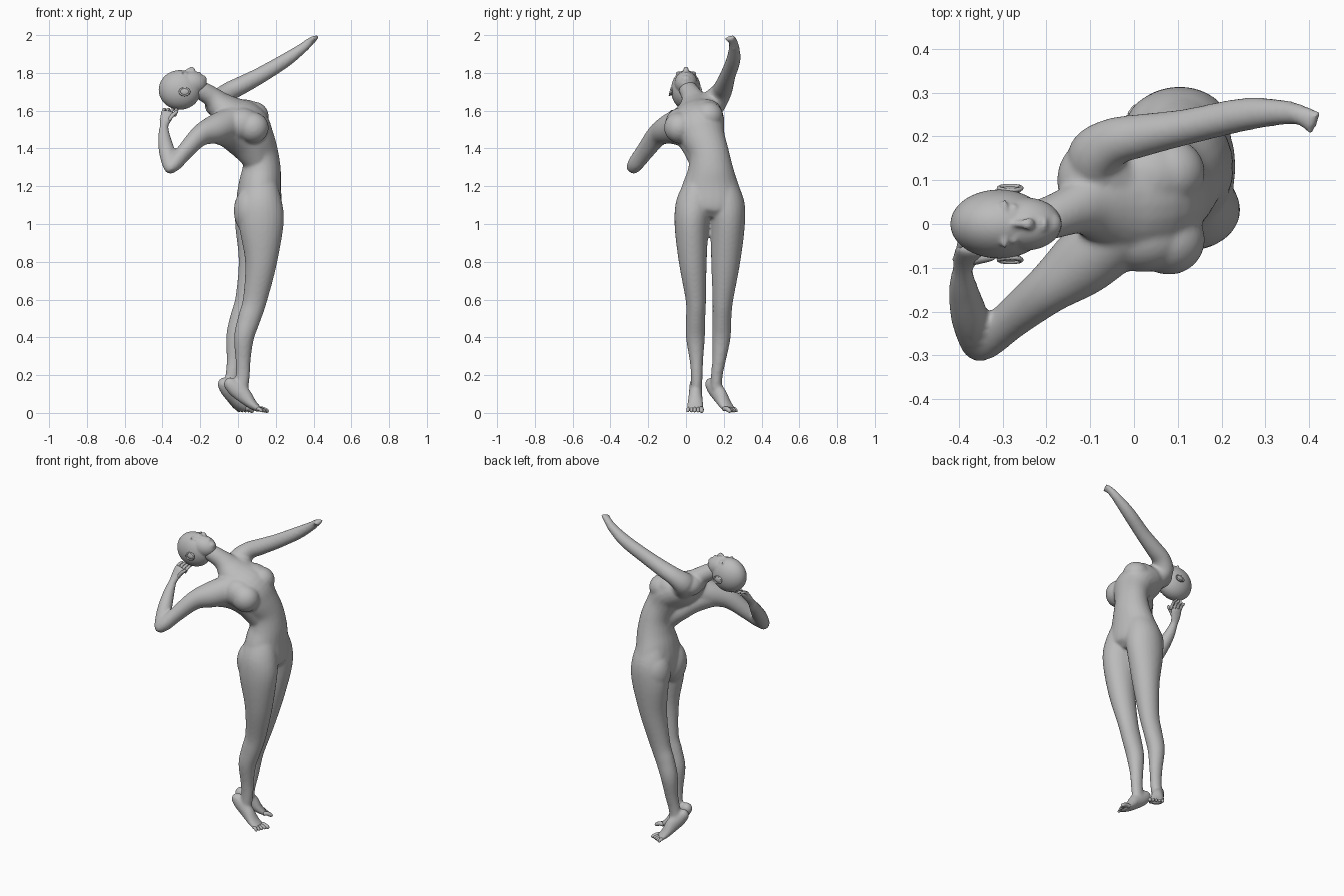
import bpy, bmesh, math
from mathutils import Vector, Matrix

grey = bpy.data.materials.new("plain grey")
grey.diffuse_color = (0.5, 0.5, 0.5, 1)


def spline(rows, steps=5):
    """Smoothly interpolate rows of x, y, z, side radius, depth radius."""
    p = [rows[0]] + rows + [rows[-1]]
    out = []
    for i in range(1, len(p) - 2):
        for s in range(steps):
            t = s / steps
            out.append([0.5 * (2 * b + (c - a) * t + (2 * a - 5 * b + 4 * c - d) * t * t
                               + (3 * b - a - 3 * c + d) * t ** 3)
                        for a, b, c, d in zip(p[i - 1], p[i], p[i + 1], p[i + 2])])
    return out + [list(rows[-1])]


def loft(bm, rows, hint, n=24, steps=5):
    """Closed tube of elliptical rings; hint is the side direction."""
    rows = spline(rows, steps)
    pts = [Vector(r[:3]) for r in rows]
    rings = []
    for i, r in enumerate(rows):
        t = (pts[min(i + 1, len(pts) - 1)] - pts[max(i - 1, 0)]).normalized()
        side = Vector(hint)
        side = (side - t * side.dot(t)).normalized()
        deep = t.cross(side)
        rings.append([bm.verts.new(pts[i] + side * r[3] * math.cos(a) + deep * r[4] * math.sin(a))
                      for a in (2 * math.pi * k / n for k in range(n))])
    for a, b in zip(rings, rings[1:]):
        for k in range(n):
            bm.faces.new((a[k], a[(k + 1) % n], b[(k + 1) % n], b[k]))
    bm.faces.new(rings[0][::-1])
    bm.faces.new(rings[-1])


def ball(bm, c, r):
    bmesh.ops.create_icosphere(bm, subdivisions=4, radius=1,
                               matrix=Matrix.Translation(c) @ Matrix.Diagonal((*r, 1)))


def digit(bm, a, b, r, lift=0.0):
    """Finger or toe: a short rounded tube with a bent middle."""
    a, b = Vector(a), Vector(b)
    m = (a + b) / 2 + Vector((0, 0, lift))
    e = b + (b - m).normalized() * r * 0.7
    rows = [[*a, r, r], [*m, r, r], [*b, r * .9, r * .9], [*e, r * .3, r * .3]]
    hint = (0, 1, 0) if abs((b - a).y) < abs((b - a).x) else (1, 0, 0)
    loft(bm, rows, hint, 10, 3)


def finish(name, bm, voxel=0, smooth=4):
    bmesh.ops.recalc_face_normals(bm, faces=bm.faces)
    me = bpy.data.meshes.new(name)
    bm.to_mesh(me)
    bm.free()
    me.materials.append(grey)
    me.polygons.foreach_set("use_smooth", [True] * len(me.polygons))
    ob = bpy.data.objects.new(name, me)
    bpy.context.collection.objects.link(ob)
    if voxel:  # fuse the overlapping parts into one skin
        m = ob.modifiers.new("fuse", 'REMESH')
        m.mode, m.voxel_size, m.use_smooth_shade = 'VOXEL', voxel, True
        s = ob.modifiers.new("soften", 'SMOOTH')
        s.factor, s.iterations = 0.5, smooth
    return ob


body = bmesh.new()
# torso and neck, arching backwards
loft(body, [[.125, .122, 1.025, .07, .07], [.118, .127, 1.06, .145, .11], [.112, .13, 1.12, .172, .12],
            [.115, .13, 1.2, .152, .113], [.125, .13, 1.29, .121, .102], [.12, .12, 1.38, .106, .092],
            [.09, .09, 1.46, .118, .1], [.05, .07, 1.53, .135, .11], [-.03, .06, 1.575, .13, .1],
            [-.09, .05, 1.625, .095, .075], [-.135, .035, 1.67, .06, .055],
            [-.19, .015, 1.705, .05, .05], [-.25, 0, 1.73, .045, .045]], (0, 1, .2))
# breasts, upper chest and shoulders
ball(body, (.08, -.036, 1.51), (.082, .08, .082))
ball(body, (.082, .118, 1.572), (.08, .078, .076))
ball(body, (.02, -.03, 1.53), (.1, .08, .085))
ball(body, (.03, .11, 1.59), (.1, .08, .07))
ball(body, (-.112, .1, 1.63), (.064, .085, .062))
# flank running up to the near shoulder
loft(body, [[.1, .08, 1.33, .07, .06], [.035, .045, 1.43, .1, .075], [-.045, -.01, 1.483, .09, .075],
            [-.14, -.1, 1.49, .06, .06]], (.6, -.6, .5))
# buttocks
for y in (.05, .21):
    ball(body, (.07, y, 1.07), (.092, .092, .13))

# legs
loft(body, [[.118, .065, 1.24, .06, .08], [.12, .047, 1.12, .097, .112], [.123, .03, 1.0, .091, .119],
            [.122, .036, .8, .074, .085],
            [.09, .052, .6, .054, .064], [.06, .051, .5, .051, .06], [.032, .05, .4, .05, .053],
            [.027, .055, .28, .036, .04], [.026, .057, .2, .031, .037],
            [.018, .056, .13, .03, .036]], (0, 1, 0))
loft(body, [[.112, .195, 1.24, .06, .08], [.108, .21, 1.12, .097, .112], [.1, .22, 1.0, .092, .116],
            [.085, .21, .8, .077, .082],
            [.047, .195, .6, .055, .062], [.015, .19, .5, .05, .058], [-.012, .187, .4, .049, .051],
            [-.02, .175, .28, .036, .04], [-.03, .163, .2, .031, .036],
            [-.038, .16, .13, .03, .034]], (0, 1, 0))

# near arm, folded behind the head
loft(body, [[-.03, -.01, 1.535, .085, .09], [-.12, -.09, 1.503, .077, .077], [-.2, -.152, 1.468, .055, .059],
            [-.28, -.217, 1.385, .044, .048], [-.335, -.267, 1.32, .039, .042],
            [-.362, -.29, 1.294, .028, .03]], (1, 0, 0))
loft(body, [[-.352, -.296, 1.276, .02, .02], [-.358, -.276, 1.303, .037, .037], [-.375, -.215, 1.378, .043, .041],
            [-.39, -.15, 1.455, .034, .033], [-.392, -.105, 1.515, .024, .021],
            [-.385, -.08, 1.55, .032, .018], [-.372, -.06, 1.585, .038, .016],
            [-.368, -.052, 1.597, .034, .01]], (1, 0, 0))
# far arm, reaching out and ending at the wrist
loft(body, [[-.05, .1, 1.6, .08, .08], [-.088, .148, 1.648, .07, .068], [-.05, .186, 1.698, .056, .052],
            [.02, .203, 1.735, .049, .048], [.12, .222, 1.788, .041, .043], [.25, .25, 1.866, .038, .037],
            [.34, .255, 1.93, .029, .027], [.385, .247, 1.968, .024, .021],
            [.415, .23, 1.988, .03, .013]], (0, 1, 0))


# feet on tiptoe
def foot(heel, yaw, k):
    c, s = math.cos(yaw), math.sin(yaw)

    def at(u, v, z):
        u *= k
        return [heel[0] + u * c - v * s, heel[1] + u * s + v * c, z]
    prof = [(-.005, .175, .015, .015), (.01, .162, .031, .033), (.045, .13, .035, .043),
            (.088, .095, .036, .043), (.13, .05, .042, .029), (.162, .025, .044, .019),
            (.182, .018, .039, .013)]
    loft(body, [[*at(u, 0, z), a, b] for u, z, a, b in prof], (-s, c, 0))
    return at


feet = [(foot((-.06, .053), -.03, 1), 1), (foot((-.087, .122), .78, .9), -1)]
finish("body", body, .008, 8)

# toes, with the big toe on the inner side
for name, (at, side) in zip(("near_toes", "far_toes"), feet):
    toes = bmesh.new()
    for i in range(5):
        v = side * (.032 - .0165 * i)
        digit(toes, at(.162, v, .021), at(.213 - .007 * i, v * 1.12, .01), .0125 if i == 0 else .009, .006)
    finish(name, toes)

# fingers and thumb
fingers = bmesh.new()
for i in range(4):
    x = -.4 + .022 * i
    digit(fingers, (x, -.066, 1.575), (x + .012, -.012 + .004 * i, 1.607), .0085, .012)
digit(fingers, (-.37, -.085, 1.545), (-.325, -.075, 1.595), .01, .004)
finish("fingers", fingers)

# head tipped back, face upwards
head = bmesh.new()
ball(head, (-.308, 0, 1.71), (.112, .079, .105))
ball(head, (-.25, 0, 1.745), (.085, .061, .065))
ball(head, (-.225, 0, 1.735), (.055, .05, .045))
ball(head, (-.192, 0, 1.764), (.027, .029, .025))
loft(head, [[-.285, 0, 1.803, .007, .008], [-.262, 0, 1.815, .008, .01], [-.243, 0, 1.822, .014, .011],
            [-.234, 0, 1.808, .012, .01]], (0, 1, 0), 14)
for x, w in ((-.2155, .019), (-.204, .016)):  # lips
    ball(head, (x, 0, 1.799), (.006, w, .008))
for s in (-1, 1):  # brows and eyelids
    ball(head, (-.296, s * .032, 1.8), (.009, .024, .009))
    ball(head, (-.274, s * .031, 1.794), (.009, .016, .01))
finish("head", head, .005, 5)

# ears: rim around a shallow cup
ears = bmesh.new()
for s in (-1, 1):
    ball(ears, (-.283, s * .077, 1.7), (.026, .009, .019))
    rim = [[-.283 + .026 * math.cos(a), s * (.082 - .005 * math.sin(a)), 1.7 + .019 * math.sin(a), .005, .005]
           for a in (math.radians(d) for d in range(-30, 331, 30))]
    loft(ears, rim, (0, 1, 0), 8, 2)
finish("ears", ears)
